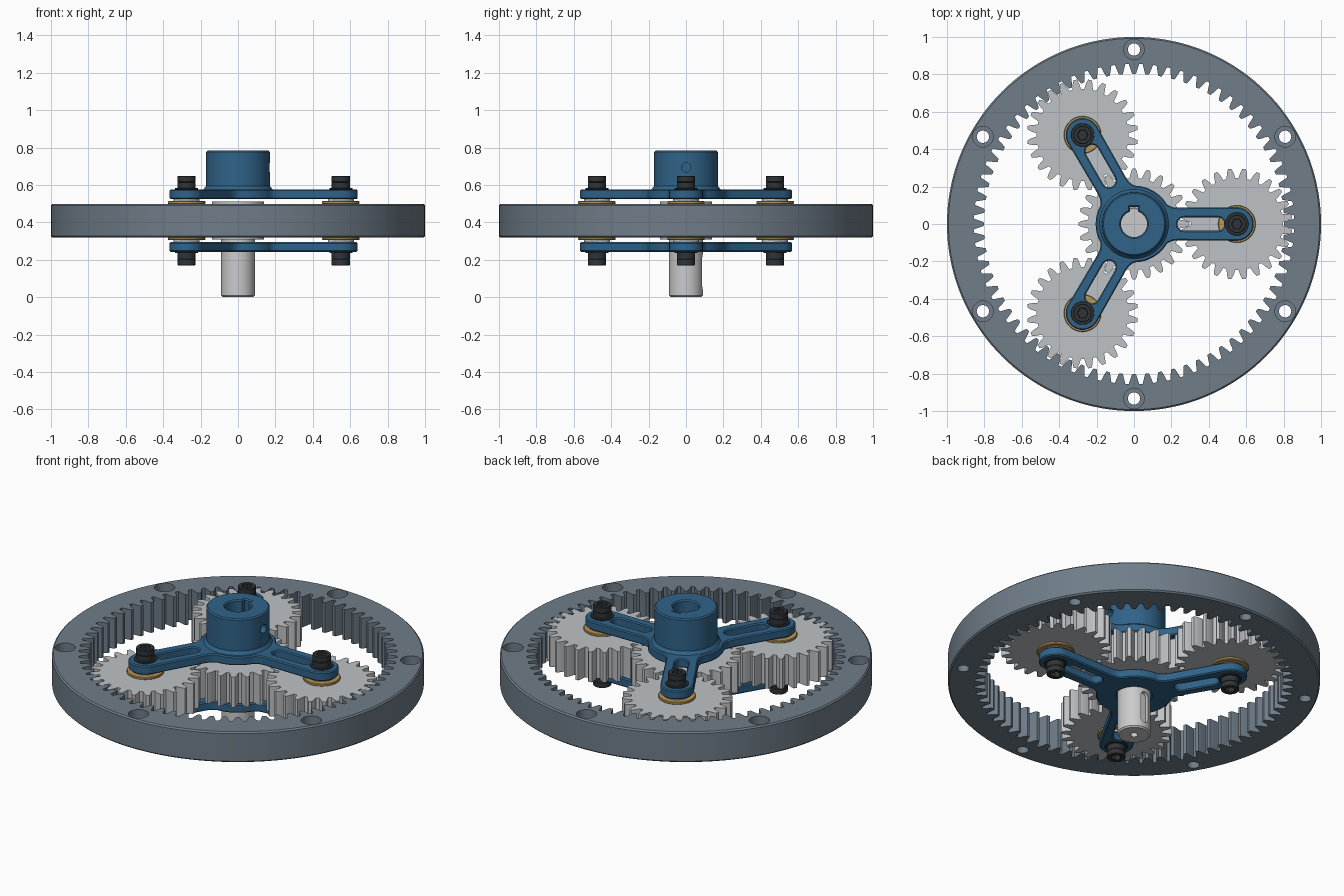
import bpy, bmesh
from math import pi, sin, cos, hypot, radians

if "Cube" in bpy.data.objects:
    bpy.data.objects.remove(bpy.data.objects["Cube"])

MID = 0.409   # mid-plane of the gear set
ORBIT = 0.55  # planet orbit radius


def material(name, rgb):
    m = bpy.data.materials.new(name)
    m.diffuse_color = (*rgb, 1)
    m.use_nodes = True
    m.node_tree.nodes["Principled BSDF"].inputs["Base Color"].default_value = m.diffuse_color
    return m


STEEL = material("gear_steel", (0.52, 0.54, 0.56))
BRIGHT = material("bright_steel", (0.66, 0.66, 0.68))
DARK = material("ring_steel", (0.16, 0.205, 0.25))
BLUE = material("blue_paint", (0.03, 0.125, 0.25))
BRONZE = material("bronze", (0.50, 0.31, 0.09))
BLACK = material("black_oxide", (0.03, 0.035, 0.04))


def arc(cx, cy, r, a0, a1, n):
    return [(cx + r * cos(radians(a0 + (a1 - a0) * i / n)),
             cy + r * sin(radians(a0 + (a1 - a0) * i / n))) for i in range(n + 1)]


def circle(r, cx=0, cy=0, n=64):
    return arc(cx, cy, r, 0, 360, n)[:-1]


def turn(pts, deg):
    c, s = cos(radians(deg)), sin(radians(deg))
    return [(x * c - y * s, x * s + y * c) for x, y in pts]


def gear(teeth, profile, phase=0.0, cx=0):
    """profile: (radius, half width as a fraction of the tooth pitch)"""
    pts = []
    half = [(r, -f) for r, f in profile] + [(r, f) for r, f in reversed(profile)]
    for i in range(teeth):
        for r, f in half:
            a = (i + phase + f) * 2 * pi / teeth
            pts.append((cx + r * cos(a), r * sin(a)))
    return pts


def extrude(name, loops, z0, z1, mat, bevel=0.0, rmin=0.0):
    """First loop is the outline, the others are holes."""
    z0, z1 = min(z0, z1), max(z0, z1)
    bm = bmesh.new()
    for pts in loops:
        vs = [bm.verts.new((x, y, z0)) for x, y in pts]
        for i, v in enumerate(vs):
            bm.edges.new((vs[i - 1], v))
    bmesh.ops.triangle_fill(bm, use_beauty=True, edges=bm.edges[:])
    res = bmesh.ops.extrude_face_region(bm, geom=bm.faces[:], use_keep_orig=True)
    for g in res["geom"]:
        if isinstance(g, bmesh.types.BMVert):
            g.co.z = z1
    bmesh.ops.recalc_face_normals(bm, faces=bm.faces[:])
    if bevel:
        rims = [e for e in bm.edges if len(e.link_faces) == 2
                and e.calc_face_angle(0) > 1
                and abs(e.verts[0].co.z - e.verts[1].co.z) < 1e-5
                and all(hypot(v.co.x, v.co.y) > rmin for v in e.verts)]
        bmesh.ops.bevel(bm, geom=rims, offset=bevel, segments=1, profile=0.5,
                        affect='EDGES')
    me = bpy.data.meshes.new(name)
    bm.to_mesh(me)
    bm.free()
    me.materials.append(mat)
    ob = bpy.data.objects.new(name, me)
    bpy.context.collection.objects.link(ob)
    return ob


def three(ob):
    for k in (1, 2):
        c = ob.copy()
        c.name = f"{ob.name}_{k + 1}"
        c.rotation_euler.z = k * 2 * pi / 3
        bpy.context.collection.objects.link(c)


def cut(ob, r, depth, loc, rot=(0, 0, 0)):
    bpy.ops.mesh.primitive_cylinder_add(vertices=32, radius=r, depth=depth,
                                        location=loc, rotation=rot)
    cut_with(ob, bpy.context.object)


def cut_with(ob, cutter):
    cutter.hide_render = True
    m = ob.modifiers.new("cut", 'BOOLEAN')
    m.operation, m.object, m.solver = 'DIFFERENCE', cutter, 'EXACT'
    bpy.context.view_layer.objects.active = ob
    bpy.ops.object.modifier_apply(modifier=m.name)
    bpy.data.objects.remove(cutter)


# ring gear with counterbored mounting holes
G0, G1 = 0.319, 0.499
spots = [(0.933 * cos(radians(90 + 60 * k)), 0.933 * sin(radians(90 + 60 * k)))
         for k in range(6)]
ring_teeth = gear(72, [(0.856, 0.38), (0.846, 0.335), (0.825, 0.25), (0.810, 0.18), (0.802, 0.12)])
ring = extrude("ring_gear", [circle(1.0, n=144), ring_teeth]
               + [circle(0.033, x, y, 24) for x, y in spots], G0, G1, DARK, 0.008, 0.995)
for x, y in spots:
    cut(ring, 0.055, 0.12, (x, y, G1))

# sun gear, its boss and the input shaft
TOOTH = [(0.246, 0.36), (0.256, 0.32), (0.275, 0.24), (0.288, 0.175), (0.297, 0.11)]
extrude("sun_gear", [gear(24, TOOTH), circle(0.085)], G0, G1, STEEL)
extrude("sun_boss", [circle(0.14), circle(0.085)], G0 - 0.011, G1 + 0.011, STEEL)
shaft = extrude("input_shaft", [circle(0.09)], 0.0, 0.512, BRIGHT, 0.008)
cut(shaft, 0.02, 0.08, (0, 0, 0))
slot = arc(0, 0.205, 0.024, 0, 180, 12) + arc(0, 0.062, 0.024, 180, 360, 12)
key = extrude("keyway_cutter", [slot], -0.02, 0.02, BRIGHT)
key.rotation_euler.x = pi / 2
key.location.y = 0.088
bpy.context.view_layer.update()
cut_with(shaft, key)

# planets, bushings and pins
three(extrude("planet_gear", [gear(24, TOOTH, 0.5, ORBIT), circle(0.07, ORBIT)],
              G0, G1, STEEL))
three(extrude("planet_bushing", [circle(0.07, ORBIT), circle(0.044, ORBIT)],
              G0, G1, BRONZE))
three(extrude("planet_pin", [circle(0.044, ORBIT, n=32)], 0.238, 0.58, BRIGHT))

# carrier plates, with flanges, spacers and socket-head bolts on both sides
arm = (arc(0, 0, 0.205, -60, -31, 6) + [(0.190, -0.097), (0.207, -0.090), (0.235, -0.087)]
       + arc(ORBIT, 0, 0.09, -90, 90, 24)
       + [(0.235, 0.087), (0.207, 0.090), (0.190, 0.097)] + arc(0, 0, 0.205, 31, 60, 6)[:-1])
outline = [p for k in range(3) for p in turn(arm, 120 * k)]
window = arc(0.268, 0, 0.036, 90, 270, 12) + arc(0.448, 0, 0.036, -90, 90, 12)
windows = [turn(window, 120 * k) for k in range(3)]
for s, side in ((1, "upper"), (-1, "lower")):
    bore = 0.16 if s > 0 else 0.095
    extrude(side + "_carrier_plate", [outline] + windows + [circle(bore)],
            MID + s * 0.115, MID + s * 0.167, BLUE, 0.006)
    parts = [
        ("bushing_flange", [circle(0.1, ORBIT)], 0.089, 0.104, BRONZE, 0.003),
        ("spacer", [circle(0.07, ORBIT)], 0.104, 0.116, BRIGHT, 0),
        ("bolt_washer", [circle(0.062, ORBIT)], 0.166, 0.174, BLACK, 0.002),
        ("bolt_base", [circle(0.049, ORBIT, n=32)], 0.174, 0.205, BLACK, 0),
        ("bolt_head", [circle(0.049, ORBIT, n=32), circle(0.027, ORBIT, n=6)],
         0.205, 0.239, BLACK, 0.003),
    ]
    for name, loops, a, b, mat, bev in parts:
        three(extrude(f"{side}_{name}", loops, MID + s * a, MID + s * b, mat, bev))

# output hub with keyed bore, set-screw hole and base fillet
keyed = arc(0, 0, 0.07, 108, 432, 54) + [(0.0216, 0.092), (-0.0216, 0.092)]
hub = extrude("output_hub", [circle(0.17), keyed], 0.524, 0.784, BLUE, 0.007)
cut(hub, 0.025, 0.2, (0.16, 0, 0.693), (0, pi / 2, 0))
fillet = extrude("hub_fillet", [circle(0.19), circle(0.165)], 0.57, 0.594, BLUE)
for v in fillet.data.vertices:
    if v.co.z > 0.58 and hypot(v.co.x, v.co.y) > 0.18:
        v.co.x *= 0.171 / 0.19
        v.co.y *= 0.171 / 0.19

# smooth round surfaces, keep edges sharp
bpy.ops.object.select_all(action='DESELECT')
for ob in bpy.context.scene.objects:
    ob.select_set(True)
bpy.context.view_layer.objects.active = ring
bpy.ops.object.shade_smooth_by_angle(angle=radians(30))
